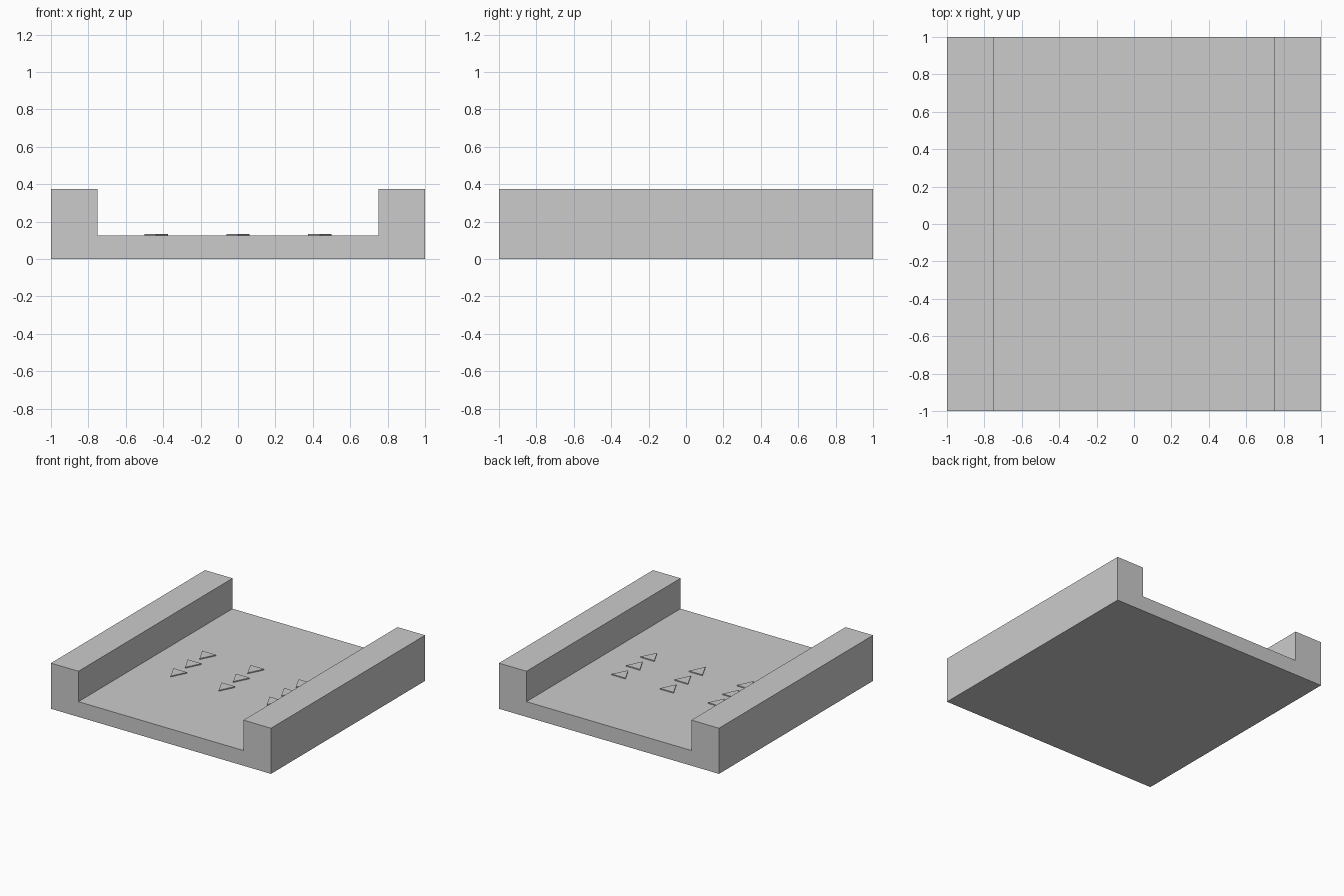
import bpy
import bmesh

if "Cube" in bpy.data.objects:
    bpy.data.objects.remove(bpy.data.objects["Cube"])

FLOOR, WALL, INNER = 0.125, 0.375, 0.75


def extruded(name, points, direction):
    """Extrude a closed flat profile along a direction into a solid."""
    bm = bmesh.new()
    face = bm.faces.new([bm.verts.new(p) for p in points])
    geom = bmesh.ops.extrude_face_region(bm, geom=[face])["geom"]
    moved = [g for g in geom if isinstance(g, bmesh.types.BMVert)]
    bmesh.ops.translate(bm, verts=moved, vec=direction)
    bmesh.ops.recalc_face_normals(bm, faces=bm.faces)
    mesh = bpy.data.meshes.new(name)
    bm.to_mesh(mesh)
    bm.free()
    obj = bpy.data.objects.new(name, mesh)
    bpy.context.collection.objects.link(obj)
    return obj


# Track bed: U-shaped channel with a raised wall on each side
half = [(1, 0), (1, WALL), (INNER, WALL), (INNER, FLOOR)]
profile = half + [(-x, z) for x, z in reversed(half)]
extruded("track_channel", [(x, -1, z) for x, z in profile], (0, 2, 0))

# Direction arrows: thin triangles pointing to the front, three columns of three
for col, cx in enumerate((-0.4375, 0, 0.4375)):
    for row in range(3):
        tip = -0.25 + row * 0.1875
        tri = [(cx, tip), (cx + 0.0625, tip + 0.125), (cx - 0.0625, tip + 0.125)]
        extruded(f"floor_arrow_{col}_{row}",
                 [(x, y, FLOOR - 0.002) for x, y in tri], (0, 0, 0.01))
